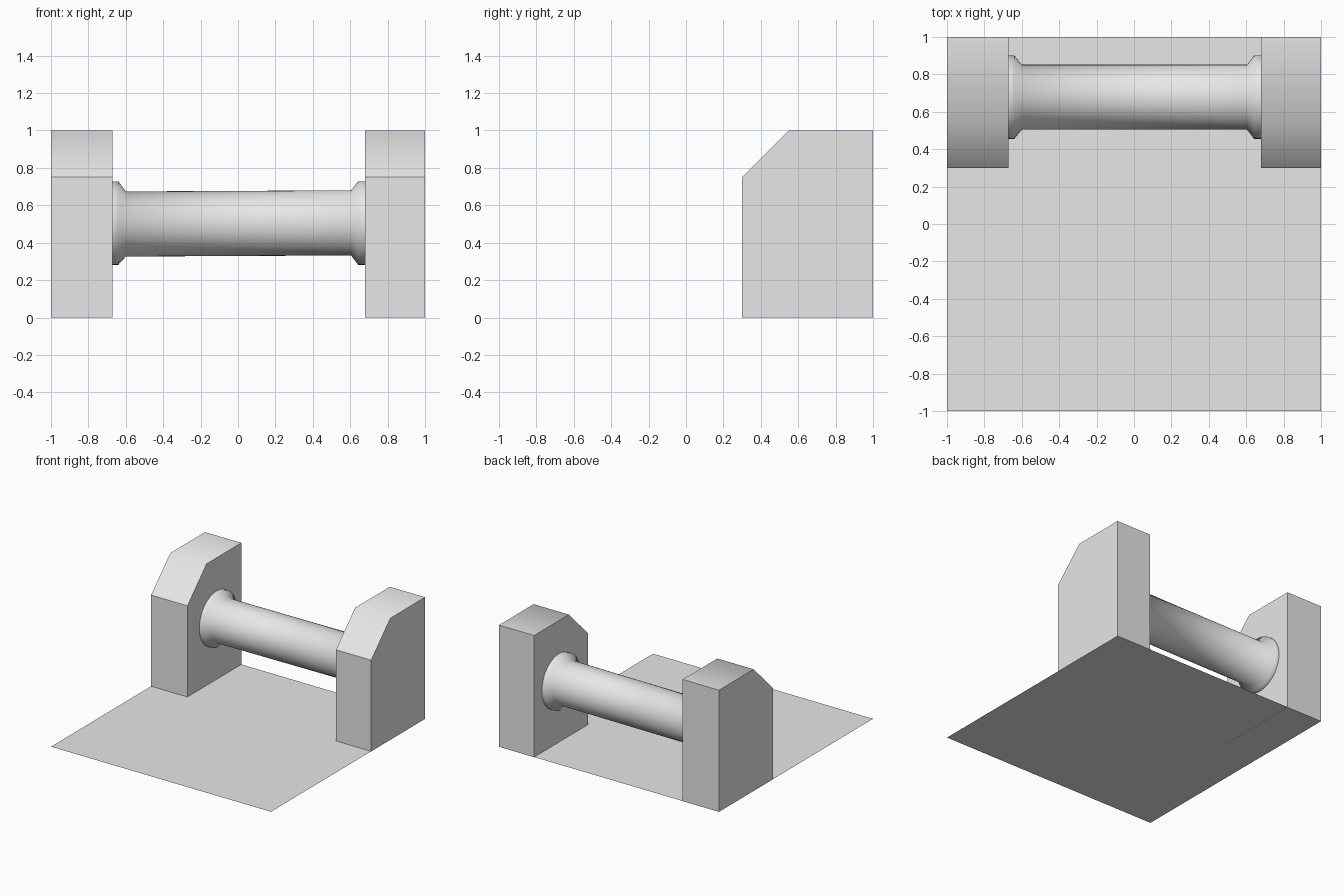
import bpy, bmesh, math

if "Cube" in bpy.data.objects:
    bpy.data.objects.remove(bpy.data.objects["Cube"])

grey = bpy.data.materials.new("light_grey")
grey.diffuse_color = (0.8, 0.8, 0.8, 1)
grey.use_nodes = True
grey.node_tree.nodes["Principled BSDF"].inputs["Base Color"].default_value = grey.diffuse_color


def add_object(name, bm):
    mesh = bpy.data.meshes.new(name)
    bm.to_mesh(mesh)
    bm.free()
    mesh.materials.append(grey)
    obj = bpy.data.objects.new(name, mesh)
    bpy.context.collection.objects.link(obj)
    return obj


# Ground sheet: single-sided square facing up
bm = bmesh.new()
bmesh.ops.create_grid(bm, x_segments=1, y_segments=1, size=1)
bmesh.ops.translate(bm, verts=bm.verts, vec=(0, 0, 0.001))
add_object("floor_sheet", bm)


# End blocks: chamfered side profile extruded along x
def end_block(name, x0, x1):
    profile = [(0.3, 0), (1, 0), (1, 1), (0.55, 1), (0.3, 0.75)]
    bm = bmesh.new()
    face = bm.faces.new([bm.verts.new((x0, y, z)) for y, z in profile])
    ext = bmesh.ops.extrude_face_region(bm, geom=[face])
    bmesh.ops.translate(bm, vec=(x1 - x0, 0, 0),
                        verts=[v for v in ext["geom"] if isinstance(v, bmesh.types.BMVert)])
    bmesh.ops.recalc_face_normals(bm, faces=bm.faces)
    # only the edge between the chamfer and the top is soft
    for f in bm.faces:
        f.smooth = True
    for e in bm.edges:
        e.smooth = all(f.normal.z > 0.5 for f in e.link_faces)
    add_object(name, bm)


end_block("left_block", -1, -0.67)
end_block("right_block", 0.68, 1)

# Roller: rings along x (position, radius, centre height), flared at both ends
SIDES = 48
rings = [(-0.672, 0.223, 0.505), (-0.64, 0.223, 0.505), (-0.6, 0.174, 0.5),
         (0.605, 0.174, 0.506), (0.642, 0.223, 0.505), (0.682, 0.223, 0.505)]
bm = bmesh.new()
loops = []
for x, r, cz in rings:
    angles = [2 * math.pi * i / SIDES for i in range(SIDES)]
    loops.append([bm.verts.new((x, 0.678 + r * math.cos(a), cz + r * math.sin(a)))
                  for a in angles])
for a, b in zip(loops, loops[1:]):
    for i in range(SIDES):
        j = (i + 1) % SIDES
        bm.faces.new((a[i], a[j], b[j], b[i]))
bm.faces.new(loops[0])
bm.faces.new(loops[-1])
bmesh.ops.recalc_face_normals(bm, faces=bm.faces)
roller = add_object("roller", bm)
bpy.context.view_layer.objects.active = roller
roller.select_set(True)
bpy.ops.object.shade_smooth_by_angle(angle=math.radians(60))
